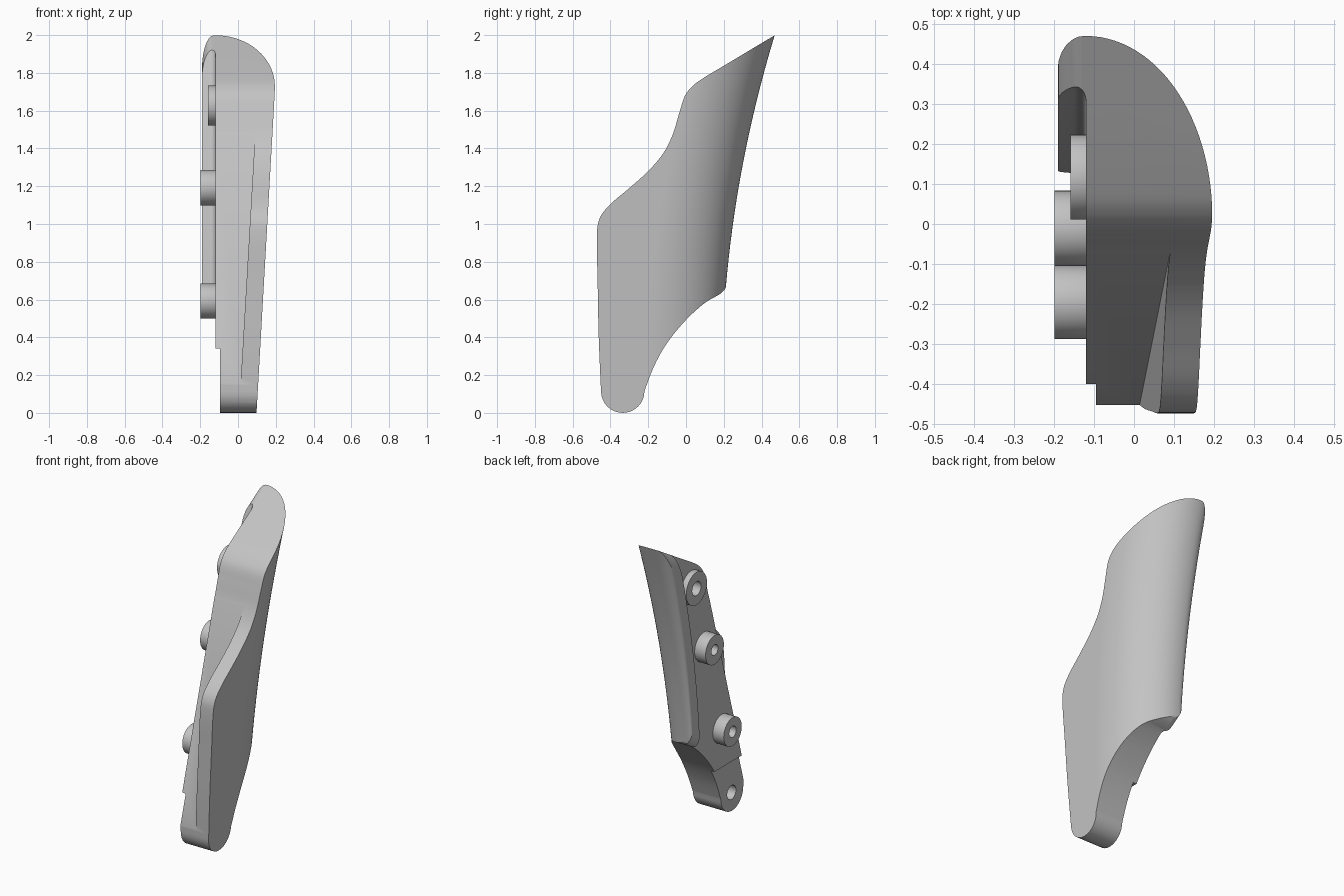
import bpy, bmesh, math

cube = bpy.data.objects.get("Cube")
if cube:
    bpy.data.objects.remove(cube, do_unlink=True)

grey = bpy.data.materials.new("plain grey")
grey.use_nodes = True
grey.diffuse_color = (0.55, 0.55, 0.55, 1)
grey.node_tree.nodes["Principled BSDF"].inputs["Base Color"].default_value = (0.55, 0.55, 0.55, 1)


def loft(name, rings):
    """Closed solid through rings of equal point count."""
    bm = bmesh.new()
    loops = [[bm.verts.new(p) for p in ring] for ring in rings]
    n = len(loops[0])
    for a, b in zip(loops, loops[1:]):
        for i in range(n):
            j = (i + 1) % n
            bm.faces.new((a[i], a[j], b[j], b[i]))
    bm.faces.new(loops[0])
    bm.faces.new(loops[-1])
    bmesh.ops.recalc_face_normals(bm, faces=bm.faces)
    mesh = bpy.data.meshes.new(name)
    bm.to_mesh(mesh)
    bm.free()
    mesh.materials.append(grey)
    obj = bpy.data.objects.new(name, mesh)
    bpy.context.collection.objects.link(obj)
    return obj


def prism(name, outline, x0, x1):
    """Extrude a (y, z) outline along x; x1 may depend on height."""
    end = x1 if callable(x1) else lambda z: x1
    return loft(name, [[(x0, y, z) for y, z in outline], [(end(z), y, z) for y, z in outline]])


def smooth_path(pts, steps=6):
    """Catmull-Rom curve through the points."""
    out = []
    for i in range(len(pts) - 1):
        quad = [pts[max(i - 1, 0)], pts[i], pts[i + 1], pts[min(i + 2, len(pts) - 1)]]
        for s in range(steps):
            t = s / steps
            out.append(tuple(0.5 * (2 * b + (c - a) * t + (2 * a - 5 * b + 4 * c - d) * t * t
                                    + (3 * b - a - 3 * c + d) * t ** 3) for a, b, c, d in zip(*quad)))
    return out + [pts[-1]]


def circle(x, y, z, r, n=48):
    return [(x, y + r * math.cos(k * math.tau / n), z + r * math.sin(k * math.tau / n)) for k in range(n)]


def rounding_tool(y0, y1, z0, slope, drop):
    """Rounds the inner end of a sloped edge; negative drop rounds from below."""
    arc = [(-0.13 - 0.061 * math.sin(a), -drop * (1 - math.cos(a)))
           for a in (k * math.pi / 20 for k in range(11))]
    profile = arc + [(-0.3, -drop), (-0.3, drop), (-0.13, drop)]
    return loft("rounding_tool", [[(x, y, z0 + slope * (y - y0) + dz) for x, dz in profile] for y in (y0, y1)])


def cut(obj, tool, operation="DIFFERENCE"):
    tool.hide_render = True
    mod = obj.modifiers.new("cut", "BOOLEAN")
    mod.operation, mod.solver, mod.object = operation, "EXACT", tool
    bpy.context.view_layer.objects.active = obj
    bpy.ops.object.modifier_apply(modifier=mod.name)
    bpy.data.objects.remove(tool, do_unlink=True)


def finish(obj):
    bpy.ops.object.select_all(action="DESELECT")
    obj.select_set(True)
    bpy.context.view_layer.objects.active = obj
    bpy.ops.object.shade_smooth_by_angle(angle=math.radians(30))


def back_edge(z):
    return 0.191 - 0.0243 * z + 0.0818 * z * z


# Wing-shaped blank: flat outer side rolling round to the back edge
INNER, DEPTH, N = -0.19, 0.4, 28


def section(z):
    base, yb = 0.098 + 0.057 * z, back_edge(z)
    peak = -0.12 - 0.035 * max(0, min(2 - z, 1.6))
    ring = [(INNER, -0.7, z), (base, -0.7, z)]
    for k in range(N + 1):
        a = k / N * math.pi / 2
        ring.append((peak + (base - peak) * math.cos(a), yb - DEPTH * (1 - math.sin(a)), z))
    for k in range(1, 7):
        a = k / 6 * math.pi / 2
        ring.append((peak + (INNER - peak) * math.sin(a), yb - (peak - INNER) / 2 * (1 - math.cos(a)), z))
    return ring


body = loft("body", [section(-0.1 + 2.3 * k / 30) for k in range(31)])

# Side outline: rounded foot, bulging front, sloped top, swept underside
front = smooth_path([(-0.45, 0.115), (-0.462, 0.4), (-0.468, 0.7), (-0.472, 0.93), (-0.457, 1.03),
                     (-0.4, 1.105), (-0.3, 1.19), (-0.2, 1.28), (-0.12, 1.375), (-0.07, 1.475),
                     (-0.035, 1.59), (-0.005, 1.68), (0.04, 1.735), (0.1, 1.778)])
under = smooth_path([(0.25, 0.75), (0.217, 0.675), (0.185, 0.633), (0.1, 0.582), (0, 0.492),
                     (-0.1, 0.37), (-0.17, 0.245), (-0.22, 0.115)])
foot = [(-0.335 + 0.115 * math.cos(a), 0.115 - 0.115 * math.sin(a))
        for a in (k * math.pi / 16 for k in range(1, 16))]
outline = front + [(0.62, 2.089), (0.62, 0.75)] + under + foot
cut(body, prism("outline_tool", outline, -0.5, 0.5), "INTERSECT")

# Straight front of the core, leaving the outer plate standing proud
cut(body, prism("front_tool", [(-0.8, 0.13), (-0.46, 0.13), (-0.042, 1.572), (-0.8, 1.572)],
                -0.5, lambda z: 0.005 + 0.058 * z))

# Recessed mounting face, filleted into the back flange
heights = [0.2 + 1.8 * k / 24 for k in range(25)]


def recess_ring(x, inset):
    wall = [(x, back_edge(z) - 0.068 - 0.018 * z - inset, z) for z in heights]
    return [(x, -0.8, 0.2)] + wall + [(x, -0.8, 2.0)]


fillet = [(-0.15 + 0.03 * math.sin(a), 0.03 * (1 - math.cos(a))) for a in (k * math.pi / 12 for k in range(7))]
cut(body, loft("recess_tool", [recess_ring(-0.5, 0)] + [recess_ring(x, d) for x, d in fillet]))
cut(body, prism("lower_recess_tool", [(-0.8, -0.2), (0.05, -0.2), (0.05, 0.4), (-0.8, 0.4)], -0.5, -0.12))

# Rounded upper and lower ends of the flange
cut(body, rounding_tool(0.1, 0.62, 1.778, 0.5975, 0.13))
cut(body, rounding_tool(0.1, 0.35, 0.58, 0.65, -0.1))

# Thinner foot with its blind hole
cut(body, prism("foot_tool", [(-0.8, -0.2), (0.5, -0.2), (0.5, 0.34), (-0.8, 0.34)], -0.5, -0.095))
cut(body, loft("hole_tool", [circle(-0.3, -0.33, 0.12, 0.045), circle(-0.01, -0.33, 0.12, 0.045)]))

# Hollow round bosses on the mounting face
for name, y, z, r, hole, tip in (("lower_boss", -0.195, 0.592, 0.092, 0.036, -0.198),
                                 ("middle_boss", -0.011, 1.192, 0.094, 0.034, -0.198),
                                 ("upper_boss", 0.117, 1.627, 0.106, 0.045, -0.158)):
    cut(body, loft("hole_tool", [circle(-0.3, y, z, hole + 0.01), circle(-0.04, y, z, hole + 0.01)]))
    finish(loft(name, [circle(-0.03, y, z, r * 0.7), circle(-0.1, y, z, r), circle(tip, y, z, r),
                       circle(tip, y, z, hole), circle(-0.05, y, z, hole)]))
finish(body)
